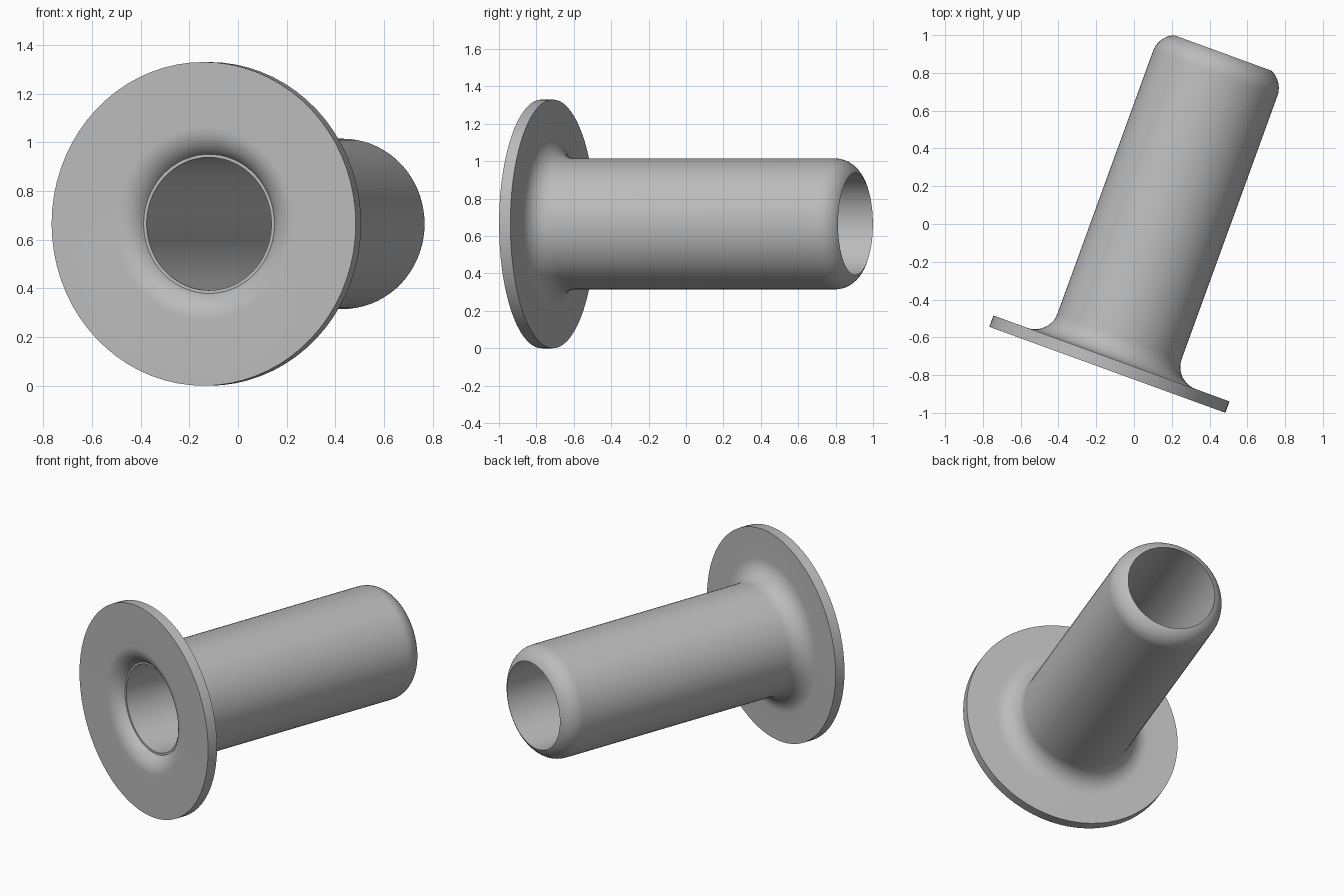
import bpy, bmesh
from math import sin, cos, radians, pi, asin, acos, sqrt
from mathutils import Matrix

cube = bpy.data.objects.get("Cube")
if cube:
    bpy.data.objects.remove(cube, do_unlink=True)

FLANGE_R, FLANGE_T = 0.665, 0.064
TUBE_R, BORE_R, LENGTH = 0.35, 0.273, 1.795
BEND = 0.125      # radius shared by all the rounded edges
STEPS = 10
SEGMENTS = 72

metal = bpy.data.materials.new("grey metal")
metal.use_nodes = True
grey = (0.5, 0.5, 0.5, 1)
metal.diffuse_color = grey
metal.node_tree.nodes["Principled BSDF"].inputs["Base Color"].default_value = grey


def arc(r, z, start, end):
    """Points of a bend in the (radius, axis) plane, angles in radians."""
    angles = [start + (end - start) * i / STEPS for i in range(STEPS + 1)]
    return [(r + BEND * cos(a), z + BEND * sin(a)) for a in angles]


def lathe(name, profile):
    """Revolve a closed profile about the local z axis."""
    bm = bmesh.new()
    rings = []
    for r, z in profile:
        rings.append([bm.verts.new((r * cos(2 * pi * i / SEGMENTS),
                                    r * sin(2 * pi * i / SEGMENTS), z))
                      for i in range(SEGMENTS)])
    for a, b in zip(rings, rings[1:] + rings[:1]):
        for i in range(SEGMENTS):
            j = (i + 1) % SEGMENTS
            bm.faces.new((a[i], a[j], b[j], b[i]))
    bmesh.ops.recalc_face_normals(bm, faces=bm.faces)
    mesh = bpy.data.meshes.new(name)
    bm.to_mesh(mesh)
    bm.free()
    mesh.materials.append(metal)
    obj = bpy.data.objects.new(name, mesh)
    bpy.context.collection.objects.link(obj)
    return obj


# Flared mouth: a bend cut off by a small step at the flange depth
mouth_angle = pi + asin((BEND - FLANGE_T) / BEND)
mouth_r = BORE_R + 0.013 + sqrt(BEND ** 2 - (BEND - FLANGE_T) ** 2)
mouth = arc(mouth_r, BEND, mouth_angle, 1.5 * pi)

# Fillet between flange and tube, then the rounded tail cut by the bore
fillet = arc(TUBE_R + BEND, FLANGE_T + BEND, 1.5 * pi, pi)
tail_r = TUBE_R - BEND
tail = arc(tail_r, LENGTH - BEND, 0, acos((BORE_R - tail_r) / BEND))

profile = ([(BORE_R, FLANGE_T)] + mouth
           + [(FLANGE_R, 0), (FLANGE_R, FLANGE_T)] + fillet + tail)
sleeve = lathe("flanged_sleeve", profile)

# Lay the sleeve down and swing its tail towards the left
sleeve.matrix_world = (Matrix.Translation((-0.141, -0.772, FLANGE_R))
                       @ Matrix.Rotation(radians(-20), 4, "Z")
                       @ Matrix.Rotation(radians(-90), 4, "X"))

bpy.ops.object.select_all(action="DESELECT")
sleeve.select_set(True)
bpy.context.view_layer.objects.active = sleeve
bpy.ops.object.shade_smooth_by_angle(angle=radians(25))
